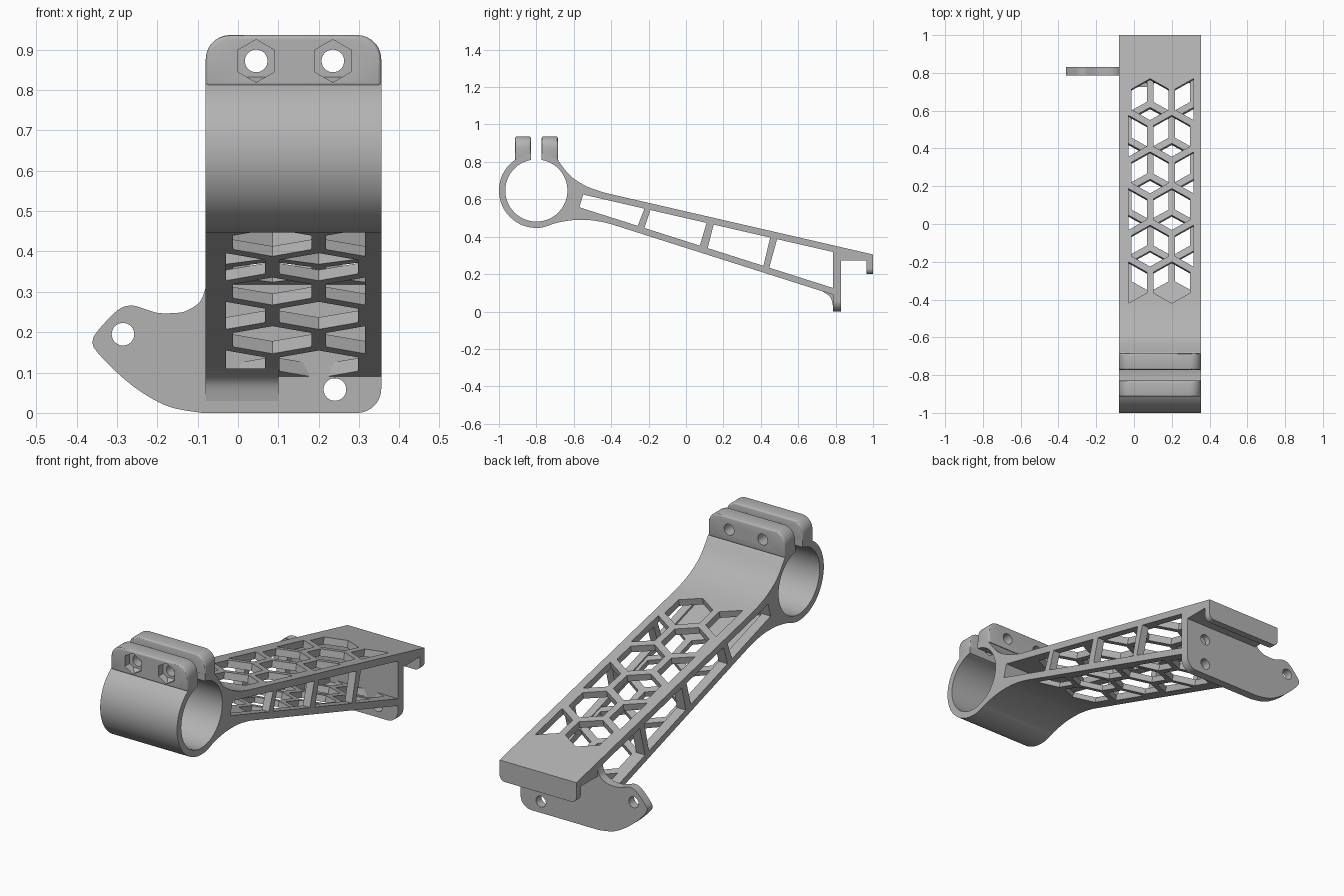
import bpy, bmesh, math
from mathutils import Vector

cube = bpy.data.objects.get("Cube")
if cube:
    bpy.data.objects.remove(cube, do_unlink=True)

grey = bpy.data.materials.new("light grey")
grey.use_nodes = True
grey.diffuse_color = (0.45, 0.45, 0.45, 1)
grey.node_tree.nodes["Principled BSDF"].inputs["Base Color"].default_value = grey.diffuse_color

X, Y, Z = Vector((1, 0, 0)), Vector((0, 1, 0)), Vector((0, 0, 1))
SIDE = (Y, Z, X)     # outlines in yz, extruded along x
FRONT = (X, Z, Y)    # outlines in xz, extruded along y
LEFT, RIGHT = -0.08, 0.355
IN_LEFT, IN_RIGHT = -0.03, 0.315


def prism(name, outlines, axes, lo, hi, origin=Vector()):
    """Extrude one or more flat outlines into a single object."""
    u, v, n = axes
    bm = bmesh.new()
    for pts in outlines:
        base = [bm.verts.new(origin + u * a + v * b + n * lo) for a, b in pts]
        top = [bm.verts.new(origin + u * a + v * b + n * hi) for a, b in pts]
        bm.faces.new(base)
        bm.faces.new(top)
        for i in range(len(pts)):
            j = (i + 1) % len(pts)
            bm.faces.new((base[i], base[j], top[j], top[i]))
    bmesh.ops.recalc_face_normals(bm, faces=bm.faces)
    me = bpy.data.meshes.new(name)
    bm.to_mesh(me)
    bm.free()
    me.materials.append(grey)
    ob = bpy.data.objects.new(name, me)
    bpy.context.collection.objects.link(ob)
    return ob


def bake(ob):
    """Turn the modifiers into real geometry."""
    dg = bpy.context.evaluated_depsgraph_get()
    me = bpy.data.meshes.new_from_object(ob.evaluated_get(dg))
    ob.modifiers.clear()
    ob.data = me


def cut(ob, cutter):
    mod = ob.modifiers.new("cut", 'BOOLEAN')
    mod.operation, mod.solver, mod.object = 'DIFFERENCE', 'EXACT', cutter
    bake(ob)
    bpy.data.objects.remove(cutter, do_unlink=True)


def arc(cx, cz, r, a0, a1, n):
    angles = [math.radians(a0 + (a1 - a0) * i / n) for i in range(n + 1)]
    return [(cx + r * math.cos(a), cz + r * math.sin(a)) for a in angles]


def circle(cx, cz, r, n=32, start=0):
    return arc(cx, cz, r, start, start + 360, n)[:-1]


def spline(pts, n=5):
    """Smooth curve through the points."""
    p = [Vector(q) for q in [pts[0]] + pts + [pts[-1]]]
    out = []
    for a, b, c, d in zip(p, p[1:], p[2:], p[3:]):
        for k in range(n):
            t = k / n
            out.append(tuple(0.5 * (2 * b + (c - a) * t + (2 * a - 5 * b + 4 * c - d) * t ** 2
                                    + (3 * b - a - 3 * c + d) * t ** 3)))
    return out + [pts[-1]]


def top_z(y):
    return 0.305 + 0.23 * (1 - y)


def bottom_z(y):
    return 0.09 + 0.318 * (0.786 - y)


# Arm and split clamp ring as one side profile
CY, CZ = -0.8, 0.647
outline = arc(CY, CZ, 0.2, 98.3, 280, 40)
outline += spline([(-0.735, 0.459), (-0.695, 0.473), (-0.61, 0.488), (-0.52, 0.489),
                   (-0.45, 0.479), (-0.396, bottom_z(-0.396))])
outline += [(0.8, bottom_z(0.8)), (0.8, 0.272), (1, 0.272), (1, 0.305)]
outline += spline([(-0.4, top_z(-0.4)), (-0.46, 0.643), (-0.54, 0.674), (-0.62, 0.727), (-0.684, 0.808)])
outline += arc(CY, CZ, 0.2, 53, 82, 6)
outline += arc(CY, CZ, 0.166, 80.3, -260.1, 72)
body = prism("arm_and_clamp_ring", [outline], SIDE, LEFT, RIGHT)

# Hollow core and four side windows
WALL = 0.036
core = [(-0.55, top_z(-0.55) - WALL), (0.786, top_z(0.786) - WALL),
        (0.786, bottom_z(0.786) + WALL), (-0.57, 0.545)]
cut(body, prism("core_cutter", [core], SIDE, IN_LEFT, IN_RIGHT))


def window(y0, y1, lean0=0.032, lean1=0.036):
    lo = [(y, bottom_z(y) + WALL) for y in (y1 - lean1, y0 - lean0)]
    return [(y0, top_z(y0) - WALL), (y1, top_z(y1) - WALL)] + lo


windows = [window(-0.55, -0.222, 0.02), window(-0.19, 0.11), window(0.148, 0.45), window(0.487, 0.786, 0.042, 0)]
cut(body, prism("window_cutter", windows, SIDE, LEFT - 0.1, RIGHT + 0.1))

# Honeycomb openings in the top and bottom sheets, staggered against each other
PITCH, HEX_R = 0.199, 0.1126


def honeycomb(first_y, height, slope, shift):
    along = Vector((0, 1, slope)).normalized()
    normal = X.cross(along)
    cells = []
    for row in range(6):
        centres = (0.085, 0.315) if (row + shift) % 2 == 0 else (-0.03, 0.2)
        for cx in centres:
            pts = circle(cx, -row * PITCH, HEX_R, 6, 30)
            cells.append([p for p in pts if IN_LEFT - 0.001 < p[0] < IN_RIGHT + 0.001])
    origin = Vector((0, first_y, height(first_y)))
    return prism("honeycomb_cutter", cells, (X, along, normal), -0.06, 0.06, origin)


cut(body, honeycomb(0.66, top_z, -0.23, 0))
cut(body, honeycomb(0.69, bottom_z, -0.318, 1))

# Clamp tabs with bolt holes, nut recesses in the front one
R = 0.06
tab = [(LEFT, 0.808), (RIGHT, 0.808)]
tab += arc(RIGHT - R, 0.936 - R, R, 0, 90, 10) + arc(LEFT + R, 0.936 - R, R, 90, 180, 10)
bolts = [(0.045, 0.872), (0.235, 0.872)]
tabs = []
for name, y0, y1 in (("front_clamp_tab", -0.914, -0.829), ("back_clamp_tab", -0.772, -0.684)):
    ob = prism(name, [tab], FRONT, y0, y1)
    bev = ob.modifiers.new("soft_edge", 'BEVEL')
    bev.width, bev.segments, bev.limit_method = 0.01, 3, 'ANGLE'
    bev.angle_limit = math.radians(60)
    bake(ob)
    cut(ob, prism("bolt_cutter", [circle(*b, 0.028) for b in bolts], FRONT, -1.1, -0.5))
    tabs.append(ob)
cut(tabs[0], prism("nut_cutter", [circle(*b, 0.053, 6, 30) for b in bolts], FRONT, -1, -0.875))

# Mounting plate with a side wing and three screw holes
plate_pts = arc(RIGHT - R, R, R, -90, 0, 10) + [(RIGHT, 0.33), (LEFT, 0.33)]
plate_pts += spline([(LEFT, 0.31), (-0.095, 0.275), (-0.13, 0.252), (-0.165, 0.247), (-0.2, 0.248),
                     (-0.23, 0.257), (-0.265, 0.266), (-0.3, 0.253), (-0.35, 0.2),
                     (-0.36, 0.175), (-0.35, 0.152), (-0.3, 0.1), (-0.24, 0.052),
                     (-0.17, 0.015), (-0.09, 0)])
plate = prism("mounting_plate", [plate_pts], FRONT, 0.786, 0.83)
screws = [(-0.285, 0.195), (0.24, 0.195), (0.24, 0.058)]
cut(plate, prism("screw_cutter", [circle(*s, 0.028) for s in screws], FRONT, 0.7, 0.9))

# Curved gusset under the arm, on the wing side
gusset_pts = spline([(0.725, bottom_z(0.725)), (0.755, 0.092), (0.775, 0.07), (0.786, 0.03)])
gusset = prism("gusset", [gusset_pts + [(0.8, 0.03), (0.8, 0.11)]], SIDE, LEFT, 0.1)

# Hook lip at the back end
r = 0.03
lip_pts = arc(LEFT + r, 0.2 + r, r, 180, 270, 8) + arc(RIGHT - r, 0.2 + r, r, 270, 360, 8)
lip = prism("hook_lip", [lip_pts + [(RIGHT, 0.305), (LEFT, 0.305)]], FRONT, 0.965, 1)

# Smooth the curves, keep the edges sharp
bpy.ops.object.select_all(action='DESELECT')
for ob in [body, plate, gusset, lip] + tabs:
    ob.select_set(True)
bpy.context.view_layer.objects.active = body
bpy.ops.object.shade_smooth_by_angle(angle=math.radians(30))
